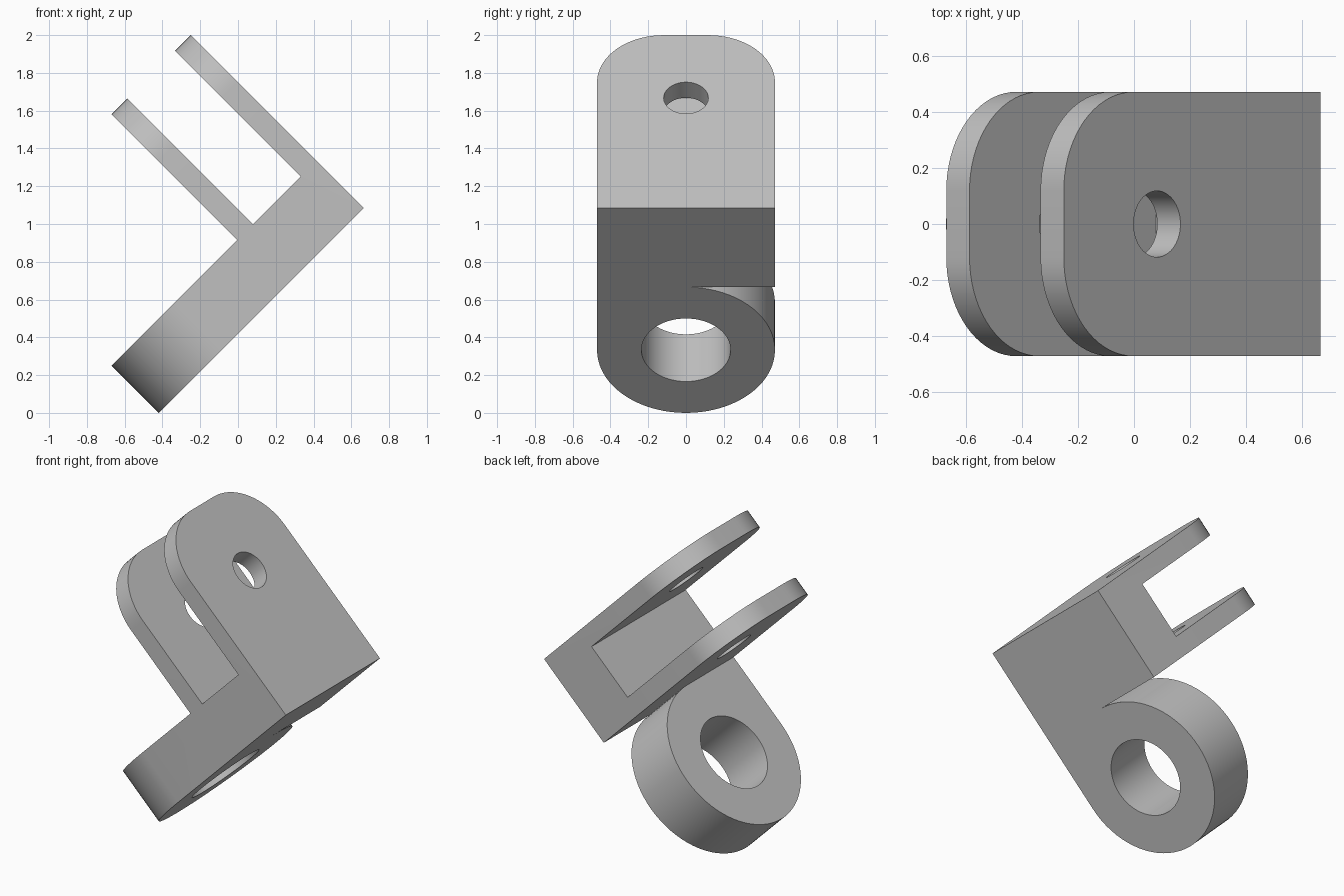
import bpy
import bmesh
from math import sin, cos, pi, radians, sqrt

default_cube = bpy.data.objects.get("Cube")
if default_cube:
    bpy.data.objects.remove(default_cube, do_unlink=True)

HALF = 0.471          # half width, also the lug radius
LUG_U = 0.174         # lug centre along the body
STEP = LUG_U + HALF   # where the block and lower arm begin
OUTER = 1.237         # outer face of the upper arm
FLOOR, TOP = 0.297, 0.65
ARM = 0.117           # arm thickness
TIP = 1.591           # arm end
CORNER = 0.353        # arm corner radius

grey = bpy.data.materials.new("plain grey")
grey.use_nodes = True
colour = (0.53, 0.53, 0.53, 1)
grey.diffuse_color = colour
grey.node_tree.nodes["Principled BSDF"].inputs["Base Color"].default_value = colour


def tilt(u, y, v):
    """The part is drawn upright in (u, y, v) and stands tilted by 45 degrees."""
    return ((u - v) / sqrt(2), y, (u + v) / sqrt(2))


def arc(cx, cy, r, start, end, steps):
    angles = [radians(start + (end - start) * i / steps) for i in range(steps + 1)]
    return [(cx + r * cos(a), cy + r * sin(a)) for a in angles]


def prism(name, outline, low, high, place):
    """Extrude an outline from low to high; place maps (a, b, depth) to space."""
    bm = bmesh.new()
    rings = [[bm.verts.new(place(a, b, d)) for a, b in outline] for d in (low, high)]
    bm.faces.new(rings[0])
    bm.faces.new(rings[1])
    n = len(outline)
    for i in range(n):
        j = (i + 1) % n
        bm.faces.new((rings[0][i], rings[0][j], rings[1][j], rings[1][i]))
    bmesh.ops.recalc_face_normals(bm, faces=bm.faces)
    mesh = bpy.data.meshes.new(name)
    bm.to_mesh(mesh)
    bm.free()
    mesh.materials.append(grey)
    obj = bpy.data.objects.new(name, mesh)
    bpy.context.collection.objects.link(obj)
    return obj


def along_y(u, v, d):
    return tilt(u, d, v)


def along_u(y, v, d):
    return tilt(d, y, v)


def along_v(y, u, d):
    return tilt(u, y, d)


# Side profile: lug plate, block and the two fork arms
long_tip = TIP + 0.2
profile = [(-0.6, FLOOR), (OUTER, FLOOR), (OUTER, long_tip),
           (OUTER - ARM, long_tip), (OUTER - ARM, TOP),
           (STEP + ARM, TOP), (STEP + ARM, long_tip),
           (STEP, long_tip), (STEP, TOP), (-0.6, TOP)]
bracket = prism("hinge_bracket", profile, -0.7, 0.7, along_y)

# Rounded arm ends
inner = HALF - CORNER
arm_outline = ([(-HALF, 0), (HALF, 0)]
               + arc(inner, TIP - CORNER, CORNER, 0, 90, 18)
               + arc(-inner, TIP - CORNER, CORNER, 90, 180, 18))
arm_shape = prism("arm_end_cutter", arm_outline, -1, 2, along_u)

# Round lug, filled straight on one side and notched on the other
lug_outline = ([(-HALF, 1.5), (HALF, 1.5), (HALF, STEP)]
               + arc(0, LUG_U, HALF, 90, -180, 54))
lug_shape = prism("lug_cutter", lug_outline, 0, 2, along_v)

# Pin hole through both arms and the large lug bore
pin_hole = prism("pin_hole_cutter", arc(0, 1.121, 0.118, 0, 354, 59), 0.4, 1.5, along_u)
lug_bore = prism("lug_bore_cutter", arc(0, LUG_U, 0.236, 0, 354, 59), 0.1, 0.9, along_v)

bpy.ops.object.select_all(action='DESELECT')
bpy.context.view_layer.objects.active = bracket
bracket.select_set(True)
for cutter, operation in ((arm_shape, 'INTERSECT'), (lug_shape, 'INTERSECT'),
                          (pin_hole, 'DIFFERENCE'), (lug_bore, 'DIFFERENCE')):
    cutter.hide_render = True
    mod = bracket.modifiers.new(cutter.name, 'BOOLEAN')
    mod.operation = operation
    mod.solver = 'EXACT'
    mod.object = cutter
    bpy.ops.object.modifier_apply(modifier=mod.name)
    bpy.data.objects.remove(cutter, do_unlink=True)

bpy.ops.object.shade_smooth_by_angle(angle=radians(30))
